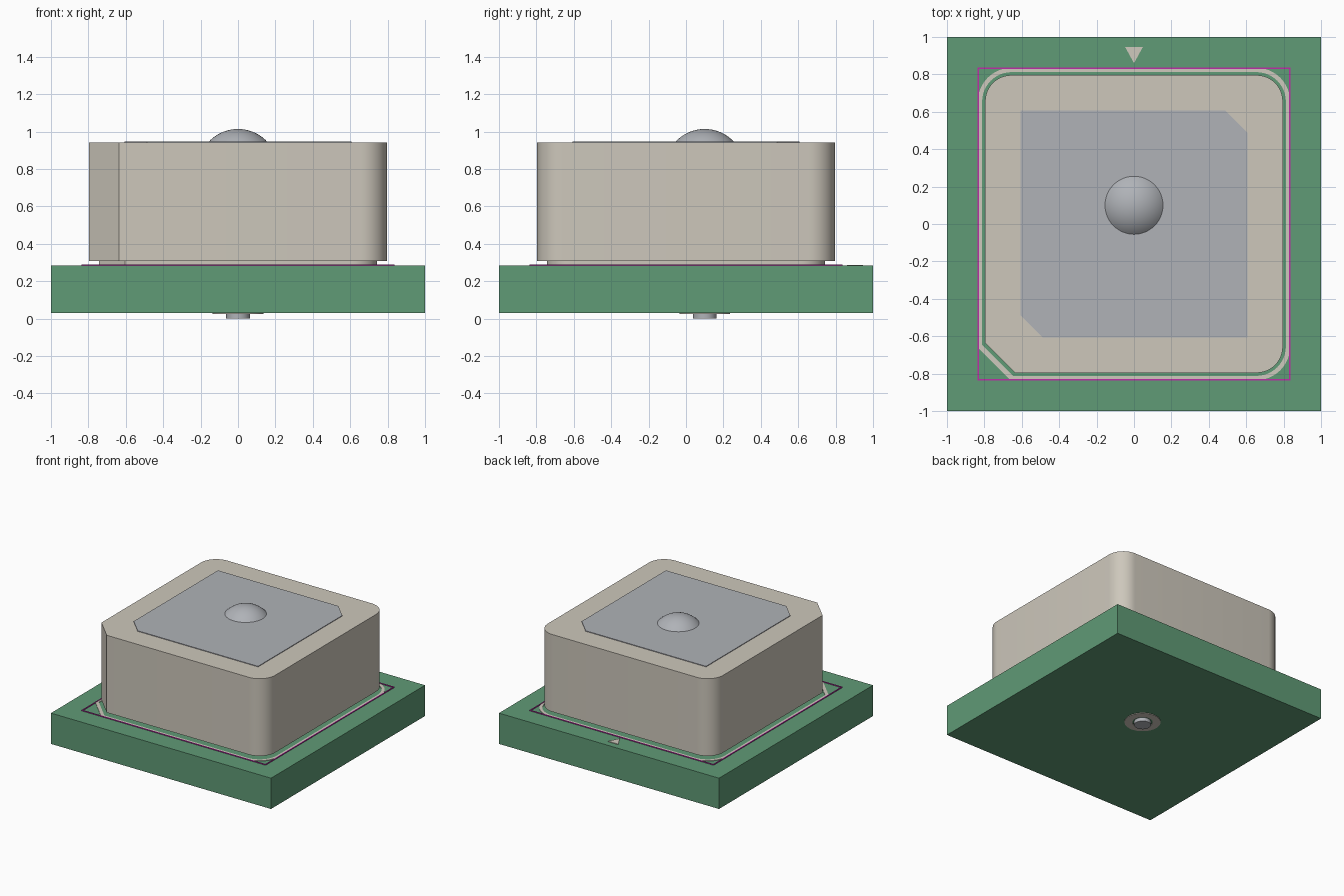
import bpy, bmesh
from math import sin, cos, pi, asin

cube = bpy.data.objects.get("Cube")
if cube:
    bpy.data.objects.remove(cube, do_unlink=True)


def material(name, *srgb):
    m = bpy.data.materials.new(name)
    colour = [(c / 255) ** 2.2 for c in srgb] + [1]
    m.use_nodes = True
    m.diffuse_color = colour
    m.node_tree.nodes["Principled BSDF"].inputs["Base Color"].default_value = colour
    return m


green = material("board green", 96, 153, 117)
ceramic = material("ceramic beige", 204, 198, 186)
metal = material("silver metal", 174, 177, 182)
ink = material("printed beige", 206, 200, 188)
magenta = material("outline magenta", 185, 50, 165)


def finish(name, bm, mat, smooth=False):
    bmesh.ops.recalc_face_normals(bm, faces=bm.faces)
    mesh = bpy.data.meshes.new(name)
    bm.to_mesh(mesh)
    bm.free()
    mesh.materials.append(mat)
    obj = bpy.data.objects.new(name, mesh)
    bpy.context.collection.objects.link(obj)
    if smooth:
        bpy.ops.object.select_all(action="DESELECT")
        obj.select_set(True)
        bpy.context.view_layer.objects.active = obj
        bpy.ops.object.shade_smooth_by_angle(angle=pi / 6)
    return obj


def outline(half, radius, cut, steps=12):
    """Square with three rounded corners and one cut corner at -x -y."""
    points = []
    c = half - radius
    for k, (sx, sy) in enumerate([(1, 1), (-1, 1), (-1, -1), (1, -1)]):
        if k == 2:
            points += [(-half, cut - half), (cut - half, -half)]
            continue
        for i in range(steps + 1):
            a = (k + i / steps) * pi / 2
            points.append((sx * c + radius * cos(a), sy * c + radius * sin(a)))
    return points


def circle(radius, y, steps=48):
    return [(radius * cos(2 * pi * i / steps), y + radius * sin(2 * pi * i / steps))
            for i in range(steps)]


def square(h):
    return [(h, h), (-h, h), (-h, -h), (h, -h)]


def slab(name, points, z0, z1, mat, smooth=False, hole=None):
    """Extruded outline; with a hole outline of equal length it is a frame."""
    bm = bmesh.new()
    n = len(points)

    def loop(pts, z):
        return [bm.verts.new((x, y, z)) for x, y in pts]

    def bridge(a, b):
        for i in range(n):
            j = (i + 1) % n
            bm.faces.new((a[i], a[j], b[j], b[i]))

    low, high = loop(points, z0), loop(points, z1)
    bridge(low, high)
    if hole:
        inner_low, inner_high = loop(hole, z0), loop(hole, z1)
        bridge(inner_low, inner_high)
        bridge(low, inner_low)
        bridge(high, inner_high)
    else:
        bm.faces.new(low)
        bm.faces.new(high)
    return finish(name, bm, mat, smooth)


PIN_Y = 0.1
BOARD_TOP = 0.283

# Circuit board and its printed marks
slab("circuit_board", square(1), 0.03, BOARD_TOP, green)
slab("printed_border", outline(0.835, 0.18, 0.175), BOARD_TOP, 0.287, ink,
     hole=outline(0.812, 0.157, 0.166))
slab("outline_frame", square(0.837), BOARD_TOP, 0.289, magenta, hole=square(0.829))
slab("printed_arrow", [(-0.048, 0.947), (0, 0.86), (0.048, 0.947)],
     BOARD_TOP, 0.288, ink)

# Ceramic block on its adhesive pad
slab("adhesive_pad", outline(0.743, 0.13, 0.14), BOARD_TOP, 0.307, ceramic, True)
slab("ceramic_block", outline(0.796, 0.14, 0.16), 0.307, 0.942, ceramic, True)

# Metal patch with two cut corners
p, q = 0.607, 0.487
slab("metal_patch", [(p, q), (q, p), (-p, p), (-p, -q), (-q, -p), (p, -p)],
     0.942, 0.947, metal)

# Domed pin head
RADIUS, HEIGHT, RINGS = 0.16, 0.072, 8
ball = (RADIUS ** 2 + HEIGHT ** 2) / (2 * HEIGHT)
spread = asin(RADIUS / ball)
bm = bmesh.new()
arc = [bm.verts.new((ball * sin(spread * i / RINGS), PIN_Y,
                     0.942 + HEIGHT - ball + ball * cos(spread * i / RINGS)))
       for i in range(RINGS + 1)]
edges = [bm.edges.new(pair) for pair in zip(arc, arc[1:])]
bmesh.ops.spin(bm, geom=arc + edges, cent=(0, PIN_Y, 0), axis=(0, 0, 1),
               angle=2 * pi, steps=48)
bmesh.ops.remove_doubles(bm, verts=bm.verts, dist=0.0001)
finish("pin_head", bm, metal, True)

# Pin end and solder ring underneath
slab("pin_end", circle(0.063, PIN_Y), 0, 0.03, metal, True)
slab("solder_ring", circle(0.136, PIN_Y), 0.025, 0.03, ink, True,
     hole=circle(0.077, PIN_Y))
